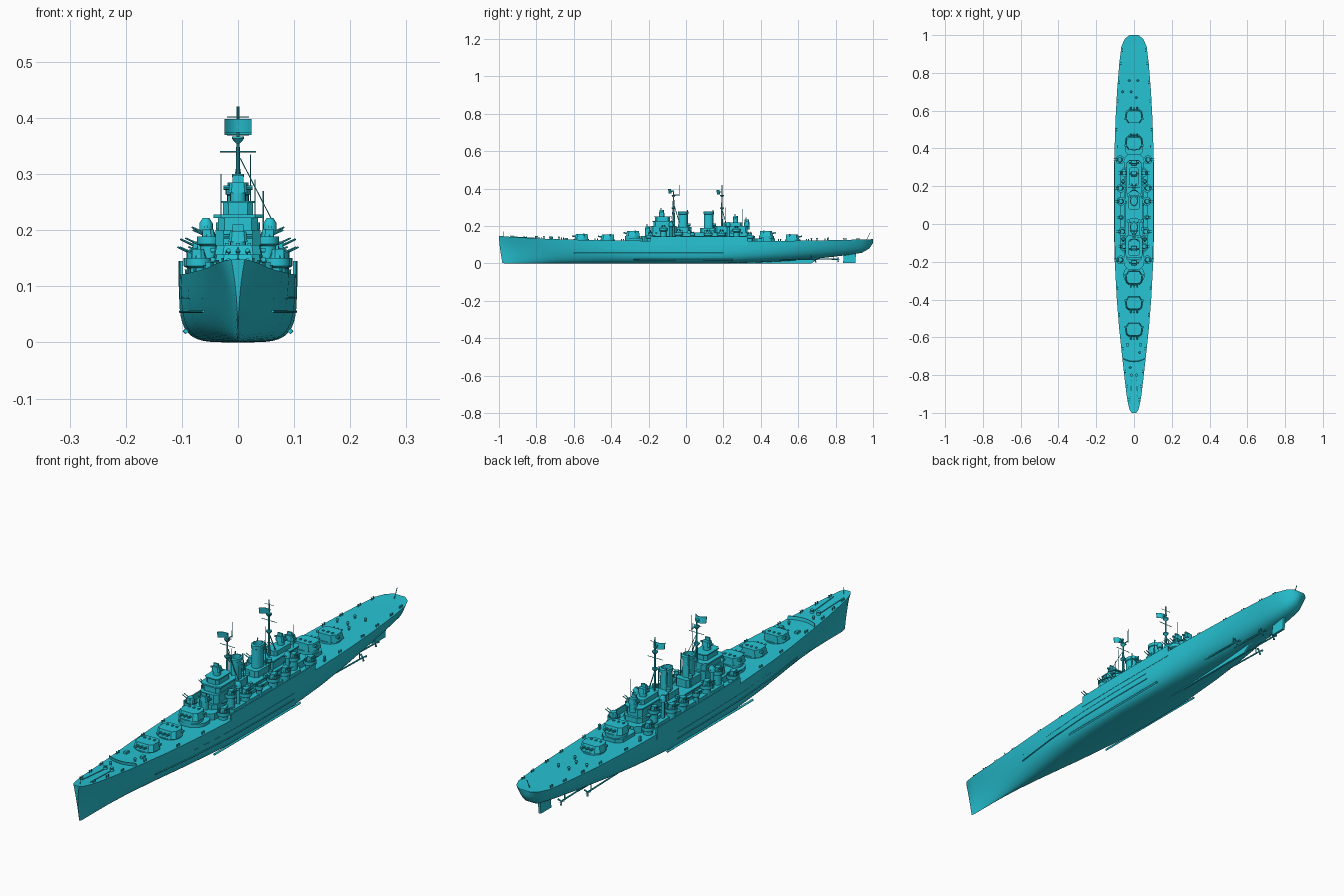
import bpy, bmesh, math, random
from mathutils import Vector, Matrix

if "Cube" in bpy.data.objects:
    bpy.data.objects.remove(bpy.data.objects["Cube"])

random.seed(4)
MAT = bpy.data.materials.new("hull_teal")
MAT.diffuse_color = (0.02, 0.55, 0.66, 1)
MAT.use_nodes = True
MAT.node_tree.nodes["Principled BSDF"].inputs["Base Color"].default_value = MAT.diffuse_color


def finish(name, bm, angle=32):
    bmesh.ops.recalc_face_normals(bm, faces=bm.faces)
    me = bpy.data.meshes.new(name)
    bm.to_mesh(me)
    bm.free()
    me.polygons.foreach_set("use_smooth", [True] * len(me.polygons))
    me.set_sharp_from_angle(angle=math.radians(angle))
    me.materials.append(MAT)
    ob = bpy.data.objects.new(name, me)
    bpy.context.collection.objects.link(ob)
    return ob


def skin(bm, rings, closed=True, caps=True):
    rows = [[bm.verts.new(p) for p in r] for r in rings]
    n = len(rows[0])
    for a, b in zip(rows, rows[1:]):
        for i in range(n if closed else n - 1):
            j = (i + 1) % n
            bm.faces.new((a[i], a[j], b[j], b[i]))
    if caps:
        bm.faces.new(rows[0])
        bm.faces.new(rows[-1])


def prism(name, pts, z0, z1, top=1.0, shift=0.0):
    """Plan outline raised from z0 to z1, top scaled and shifted along y."""
    bm = bmesh.new()
    cy = sum(p[1] for p in pts) / len(pts)
    skin(bm, [[(x, y, z0) for x, y in pts],
              [(x * top, cy + (y - cy) * top + shift, z1) for x, y in pts]])
    return finish(name, bm)


def house(name, y0, y1, w, z0, z1, ch=0.012, top=1.0):
    """Deckhouse block with chamfered corners, symmetric on x."""
    half = [(w - ch, y0), (w, y0 + ch), (w, y1 - ch), (w - ch, y1)]
    return prism(name, half + [(-x, y) for x, y in reversed(half)], z0, z1, top)


def box(name, c, s, rot=0.0):
    bm = bmesh.new()
    bmesh.ops.create_cube(bm, size=1)
    bm.transform(Matrix.Translation(c) @ Matrix.Rotation(rot, 4, 'Z') @ Matrix.Diagonal((*s, 1)))
    return finish(name, bm)


def lathe(name, x, y, prof, n=16, sy=1.0, caps=True):
    """Profile of (radius, z) pairs turned about a vertical axis."""
    bm = bmesh.new()
    skin(bm, [[(x + r * math.cos(2 * math.pi * i / n), y + sy * r * math.sin(2 * math.pi * i / n), z)
               for i in range(n)] for r, z in prof], caps=caps)
    return finish(name, bm)


def rod(name, a, b, r, r2=None, n=8):
    a, b = Vector(a), Vector(b)
    bm = bmesh.new()
    bmesh.ops.create_cone(bm, cap_ends=True, segments=n, radius1=r, radius2=r if r2 is None else r2,
                          depth=(b - a).length)
    q = (b - a).to_track_quat('Z', 'Y').to_matrix().to_4x4()
    bm.transform(Matrix.Translation((a + b) / 2) @ q)
    return finish(name, bm)


# Hull: y, waterline half width, deck half width, deck z, keel z, fullness
ST = [(-1, .001, .012, .148, .004, 1.3), (-.985, .004, .023, .146, 0, 1.3), (-.95, .01, .032, .143, 0, 1.4),
      (-.9, .017, .04, .14, 0, 1.5), (-.8, .032, .052, .134, 0, 1.7), (-.7, .048, .063, .13, 0, 2),
      (-.55, .07, .079, .126, 0, 2.5), (-.4, .087, .091, .123, 0, 3.1), (-.2, .101, .102, .121, 0, 4),
      (0, .105, .105, .12, 0, 4.4), (.2, .105, .105, .12, 0, 4), (.4, .1, .103, .12, .006, 3.2),
      (.55, .092, .098, .121, .014, 2.7), (.7, .078, .09, .123, .026, 2.4), (.85, .062, .078, .126, .043, 2.3),
      (.94, .052, .067, .128, .057, 2.3), (.98, .034, .049, .129, .08, 2.2), (1, .012, .024, .13, .11, 2)]


def station(y):
    for a, b in zip(ST, ST[1:]):
        if y <= b[0]:
            t = (y - a[0]) / (b[0] - a[0])
            return [p + (q - p) * t for p, q in zip(a, b)]
    return list(ST[-1])


M = 14
rings = []
for y, ww, wd, zd, zk, n in ST:
    rake = 0.018 * max(0, (-.85 - y) / .15)
    ring = []
    for i in range(-M, M + 1):
        t = abs(i) / M * math.pi / 2
        u = 1 - max(0, math.cos(t)) ** (2 / n) if abs(i) < M else 1
        x = math.copysign(math.sin(t) ** (2 / n) * (ww + (wd - ww) * u * u), i)
        ring.append((x, y + rake * (1 - u) ** 1.5, zk + (zd - zk) * u))
    rings.append(ring)
bm = bmesh.new()
skin(bm, rings)
finish("hull", bm, 40)

# Skeg and rudder
for name, prof, w in (("skeg", [(.2, .0), (.67, .0), (.72, .035), (.25, .02)], .004),
                      ("rudder", [(.84, .003), (.905, .003), (.91, .065), (.845, .065)], .005)):
    bm = bmesh.new()
    skin(bm, [[(s * w, y, z) for y, z in prof] for s in (-1, 1)])
    finish(name, bm)

for s in (-1, 1):
    # Bilge keel, side wall amidships, belt strakes, shafts and propellers
    rod("bilge_keel", (s * .093, -.28, .02), (s * .094, .25, .02), .005, n=4)
    bm = bmesh.new()
    rows = []
    for k in range(9):
        y = -.19 + k * .52 / 8
        w = station(y)[2]
        rows.append([(s * (w + .001), y, .10), (s * (w + .001), y, .145),
                     (s * (w - .004), y, .145), (s * (w - .004), y, .10)])
    skin(bm, rows)
    finish("side_wall", bm)
    for z in (.055, .079):
        for a, b in ((-.6, -.4), (-.4, -.2), (-.2, 0), (0, .2)):
            p = [(s * (station(y)[1] * .985), y, z) for y in (a, b)]
            rod("belt_strake", p[0], p[1], .0025, n=6)
    for x, y0, y1, z in ((.058, .45, .69, .02), (.028, .58, .81, .022)):
        rod("shaft", (s * x, y0, z + .006), (s * x, y1, z), .003)
        rod("shaft_strut", (s * x, y1 - .02, z), (s * x, y1 - .02, z + .035), .002)
        rod("propeller_hub", (s * x, y1 - .005, z), (s * x, y1 + .012, z), .004, .001)
        for k in range(3):
            a = k * 2 * math.pi / 3 + .5
            rod("propeller_blade", (s * x, y1, z), (s * x + .015 * math.cos(a), y1 + .004, z + .015 * math.sin(a)),
                .002, .004, 5)

# Main turrets: y, base z, facing (-1 is towards the bow)
half = [(.028, -.036), (.043, -.024), (.045, .012), (.03, .036)]
for y, z, f in ((-.56, .13, -1), (-.42, .128, -1), (-.285, .147, -1), (.43, .147, 1), (.57, .128, 1)):
    pts = [(x, y - f * v) for x, v in half + [(-x, v) for x, v in reversed(half)]]
    lathe("barbette", 0, y, [(.041, .112), (.041, z)], 28)
    prism("turret", pts, z, z + .027, .88, -f * .003)
    for s in (-1, 0, 1):
        rod("gun_barrel", (s * .017, y + f * .025, z + .014), (s * .017, y + f * .05, z + .017), .0045, .0035, 10)
        box("turret_hatch", (s * .02, y - f * .014, z + .028), (.007, .008, .005))
    for s in (-1, 1):
        box("rangefinder_ear", (s * .042, y - f * .014, z + .018), (.014, .01, .007))
lathe("forward_gun_deck", 0, -.27, [(.056, .112), (.056, .135)], 28)
house("aft_gun_deck", .36, .475, .045, .112, .134, .02)

# Deckhouses and bridge: name, y0, y1, half width, z0, z1, corner
for row in (("lower_deckhouse", -.24, .37, .052, .115, .146, .02), ("mount_deck", -.15, .3, .074, .115, .134, .02),
            ("upper_deckhouse", -.2, .34, .04, .146, .165, .015), ("upper_deck_edge", -.17, .31, .048, .160, .165, .015),
            ("bridge_base", -.19, -.05, .04, .165, .2, .014), ("bridge_tower", -.175, -.06, .036, .2, .224, .012),
            ("bridge_wing", -.18, -.06, .044, .222, .228, .014), ("pilot_house", -.165, -.085, .027, .228, .25, .01),
            ("pilot_house_roof", -.17, -.08, .03, .248, .252, .01), ("funnel_base", -.06, .03, .03, .165, .195, .01),
            ("aft_funnel_base", .075, .165, .03, .165, .19, .01), ("aft_house", .155, .33, .034, .165, .198, .012),
            ("aft_house_deck", .15, .335, .039, .196, .201, .012), ("aft_tower", .2, .3, .024, .2, .22, .008)):
    house(*row)

# Fire control directors
for y, z in ((-.13, .252), (.265, .22), (-.205, .165), (.325, .201)):
    lathe("director_base", 0, y, [(.014, z - .02), (.014, z + .014)])
    house("director", y - .014, y + .014, .017, z + .014, z + .033, .005, .85)
    rod("director_rangefinder", (-.026, y, z + .024), (.026, y, z + .024), .004)
    box("director_radar", (0, y - .004, z + .039), (.02, .006, .012))

# Funnels, hollow at the top with a cap band
for y in (-.015, .122):
    lathe("funnel", 0, y, [(.021, .18), (.019, .262), (.022, .264), (.022, .276), (.016, .279), (.016, .25)], 24, 1.3)
    for s in (-1, 1):
        rod("steam_pipe", (s * .02, y + .022, .18), (s * .016, y + .022, .285), .0025)
        lathe("searchlight", s * .03, y + .03, [(.003, .165), (.003, .2), (.009, .202), (.009, .214)], 12)

# Secondary gun mounts in round tubs along both sides: x, y, base z, size
for x, y, z, k in ((.074, .34, .136, 1), (.05, .27, .17, .9), (.069, .19, .15, 1), (.068, .12, .15, 1),
                   (.068, .035, .15, .6), (.06, -.04, .152, 1), (.052, -.12, .175, .9), (.07, -.19, .136, 1)):
    for s in (-1, 1):
        r = .023 * k
        lathe("mount_pedestal", s * x, y, [(r * .75, .112), (r * .75, z)], 16)
        lathe("gun_tub", s * x, y, [(r * .7, z - .004), (r, z), (r, z + .014), (r * .9, z + .014), (r * .9, z + .003)], 20)
        lathe("mount_body", s * x, y, [(r * .6, z), (r * .6, z + .016 * k), (r * .4, z + .03 * k)], 10)
        box("mount_shield", (s * (x + .004), y, z + .02 * k), (.016 * k, .024 * k, .02 * k))
        for d in (-.006, .006):
            rod("mount_barrel", (s * x, y + d * k, z + .018 * k), (s * (x + .034 * k), y + d * k, z + .034 * k),
                .0022, .0015, 6)

# Bridge-side directors on columns
for s in (-1, 1):
    for y in (-.08, .225):
        lathe("side_director", s * .057, y, [(.007, .13), (.007, .195), (.012, .197), (.012, .212), (.006, .222)], 12)
        rod("side_rangefinder", (s * .057, y - .014, .206), (s * .057, y + .014, .206), .003)


# Masts with tripod legs, platforms, yards and curved radar dishes
def dish(y, z0, z1, w, f):
    bm = bmesh.new()
    rows = []
    for i in range(9):
        x = -w + 2 * w * i / 8
        v = y + f * .014 * (x / w) ** 2
        rows.append([(x, v, z0), (x, v + f * .004, z1), (x, v + f * .004 + .002, z1), (x, v + .002, z0)])
    skin(bm, rows)
    finish("radar_dish", bm)


for y, foot, top, zd in ((-.066, .22, .385, .374), (.192, .19, .42, .37)):
    rod("mast", (0, y, foot), (0, y, top), .005, .0025, 10)
    for s in (-1, 1):
        rod("mast_leg", (s * .018, y + .03, foot), (0, y, foot + .1), .002)
    lathe("mast_platform", 0, y, [(.004, .288), (.011, .296), (.011, .3)], 12)
    lathe("radar_platform", 0, y, [(.003, .354), (.011, .363), (.011, .367)], 12)
    rod("yard", (-.032, y, .34), (.032, y, .34), .0013, n=6)
    rod("upper_yard", (-.02, y, .402 if top > .4 else .37), (.02, y, .402 if top > .4 else .37), .001, n=6)
    dish(y - .012, zd, zd + .024, .024, -1)
    box("dish_bracket", (0, y - .006, zd + .012), (.008, .016, .006))
rod("topmast", (0, -.036, .36), (0, -.036, .42), .002, .001)
rod("topmast_arm", (0, -.066, .366), (0, -.034, .366), .002)
for x, y, z0, z1 in ((.022, -.07, .22, .335), (-.03, .21, .2, .3), (.03, .3, .2, .29), (.045, -.06, .165, .27)):
    rod("whip_antenna", (x, y, z0), (x, y, z1), .001, n=5)
rod("stay_wire", (.004, -.066, .328), (.062, -.08, .215), .001, n=5)

# Breakwater on the foredeck
bm = bmesh.new()
rows = []
for i in range(11):
    x = -.058 + .116 * i / 10
    y = -.728 + .016 * (x / .058) ** 2
    rows.append([(x, y, .12), (x, y - .004, .143), (x, y - .001, .143), (x, y + .004, .12)])
skin(bm, rows)
finish("breakwater", bm)

# Deck fittings: bollards, capstans, chains, vents
for s in (-1, 1):
    for y in (-.93, -.86, -.78, -.66, -.48, -.34, .5, .65, .75, .85, .92):
        st = station(y)
        for d in (-.006, .006):
            lathe("bollard", s * (st[2] - .008), y + d, [(.0025, st[3] - .006), (.0025, st[3] + .008), (.0035, st[3] + .009)], 8)
    lathe("capstan", s * .014, -.8, [(.008, .13), (.006, .142), (.008, .146)], 12)
    rod("anchor_chain", (s * .014, -.81, .136), (s * .018, -.94, .143), .002, n=6)
    box("deck_locker", (s * .035, -.64, .131), (.012, .018, .012))
    box("boat_davit", (s * .088, .41, .125), (.006, .01, .03))
for x, y in ((-.015, .7), (.02, .76), (-.025, .76), (.012, .67), (-.06, .7), (.03, -.68), (-.02, -.76)):
    z = station(y)[3]
    lathe("mushroom_vent", x, y, [(.003, z - .006), (.003, z + .008), (.006, z + .009), (.004, z + .014)], 10)
rod("stern_flagstaff", (0, .965, .125), (0, .985, .165), .0015, n=6)
rod("bow_jackstaff", (0, -.975, .14), (0, -.975, .17), .0012, n=6)
for k in range(14):
    x, y = random.choice((-1, 1)) * random.uniform(.042, .047), random.uniform(-.1, .3)
    box("deck_box", (x, y, .168), (.01, .014, .014))
